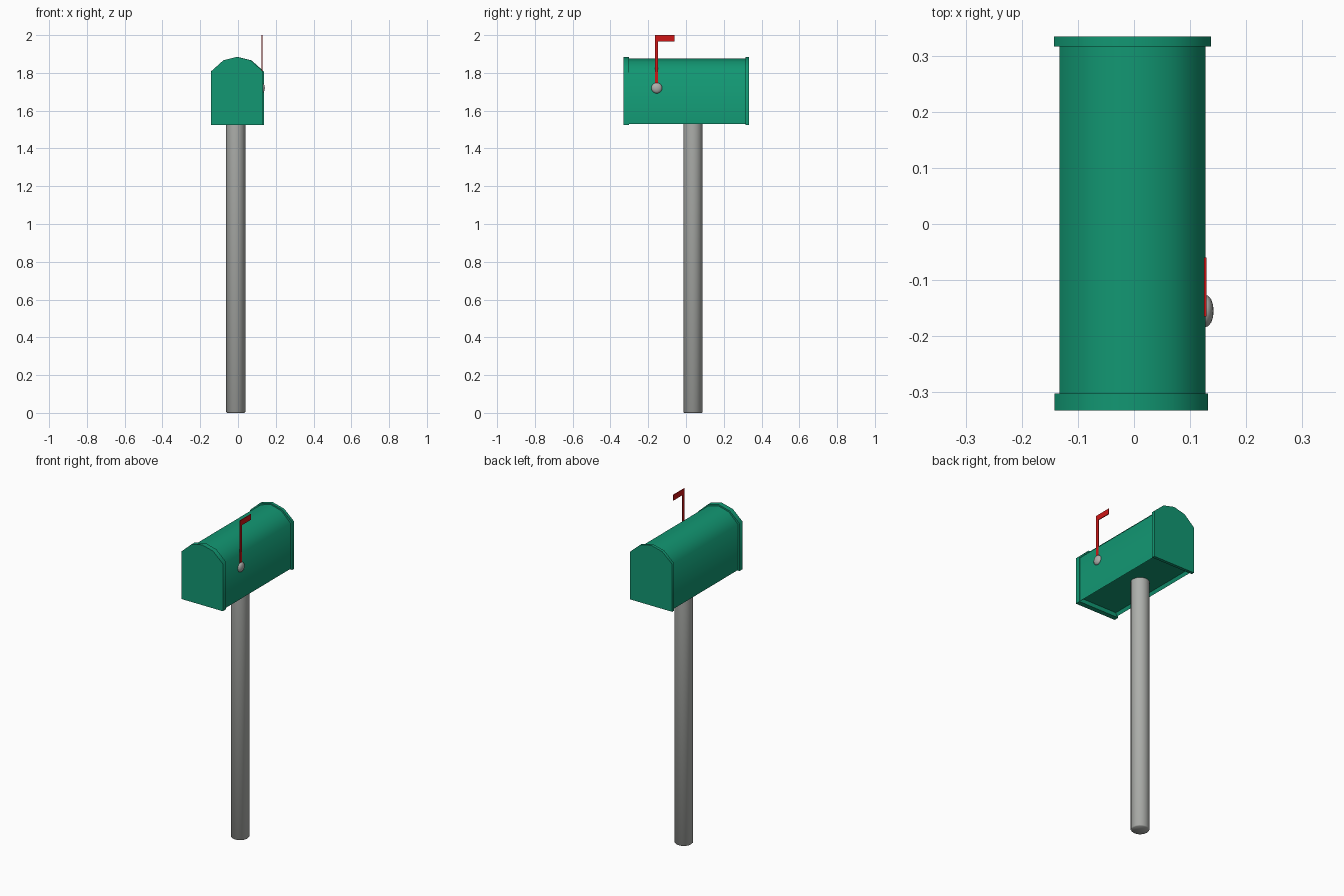
import bpy, bmesh, math
from mathutils import Matrix

if "Cube" in bpy.data.objects:
    bpy.data.objects.remove(bpy.data.objects["Cube"])


def material(name, rgb):
    m = bpy.data.materials.new(name)
    m.diffuse_color = (*rgb, 1)
    m.use_nodes = True
    m.node_tree.nodes["Principled BSDF"].inputs["Base Color"].default_value = m.diffuse_color
    return m


GREEN = material("green paint", (0.006, 0.31, 0.17))
RED = material("red paint", (0.62, 0.008, 0.008))
GREY = material("grey metal", (0.42, 0.43, 0.41))


def finish(name, bm, mat, angle=60):
    bmesh.ops.recalc_face_normals(bm, faces=bm.faces[:])
    me = bpy.data.meshes.new(name)
    bm.to_mesh(me)
    bm.free()
    me.materials.append(mat)
    ob = bpy.data.objects.new(name, me)
    bpy.context.collection.objects.link(ob)
    bpy.context.view_layer.objects.active = ob
    ob.select_set(True)
    bpy.ops.object.shade_smooth_by_angle(angle=math.radians(angle))
    ob.select_set(False)
    return ob


def extrude(bm, points, vec):
    face = bm.faces.new([bm.verts.new(p) for p in points])
    new = bmesh.ops.extrude_face_region(bm, geom=[face])["geom"]
    bmesh.ops.translate(bm, vec=vec, verts=[v for v in new if isinstance(v, bmesh.types.BMVert)])


def arch(cx, half, bottom, shoulder, top, y):
    """Flat-bottomed outline with a four-segment arched top."""
    rise = top - shoulder
    right = [(half, bottom), (half, shoulder), (half * 0.53, shoulder + rise * 0.76)]
    left = [(-x, z) for x, z in reversed(right)]
    return [(cx + x, y, z) for x, z in right + [(0, top)] + left]


# Body with a shallow recess underneath
bm = bmesh.new()
extrude(bm, arch(-0.003, 0.130, 1.53, 1.80, 1.877, -0.31), (0, 0.63, 0))
bm.normal_update()
bmesh.ops.recalc_face_normals(bm, faces=bm.faces[:])
floor = [f for f in bm.faces if f.normal.z < -0.9]
bmesh.ops.inset_region(bm, faces=floor, thickness=0.012)
bmesh.ops.translate(bm, vec=(0, 0, 0.02), verts=floor[0].verts[:])
finish("mailbox_body", bm, GREEN)

# Front door and back cap
for name, cx, half, y, depth in (("front_door", -0.005, 0.137, -0.332, 0.03),
                                 ("back_cap", -0.003, 0.140, 0.316, 0.018)):
    bm = bmesh.new()
    extrude(bm, arch(cx, half, 1.525, 1.808, 1.885, y), (0, depth, 0))
    finish(name, bm, GREEN)

# Post
bm = bmesh.new()
bmesh.ops.create_cone(bm, cap_ends=True, segments=16, radius1=0.051, radius2=0.051,
                      depth=1.555, matrix=Matrix.Translation((-0.012, 0.037, 0.7775)))
base = [e for e in bm.edges if all(v.co.z < 0.01 for v in e.verts)]
bmesh.ops.bevel(bm, geom=base, offset=0.005, segments=1, affect='EDGES')
finish("post", bm, GREY)

# Signal flag: arm and pennant cut as one plate
bm = bmesh.new()
outline = [(-0.165, 1.72), (-0.147, 1.72), (-0.147, 1.967), (-0.06, 1.967), (-0.06, 2.0), (-0.165, 2.0)]
extrude(bm, [(0.1245, y, z) for y, z in outline], (0.0045, 0, 0))
finish("signal_flag", bm, RED, 30)

# Domed pivot pin
bm = bmesh.new()
bmesh.ops.create_uvsphere(bm, u_segments=14, v_segments=8, radius=1)
bmesh.ops.transform(bm, verts=bm.verts[:], matrix=Matrix.Translation((0.127, -0.155, 1.72))
                    @ Matrix.Diagonal((0.015, 0.029, 0.029, 1)) @ Matrix.Rotation(math.pi / 2, 4, 'Y'))
finish("pivot_pin", bm, GREY)
